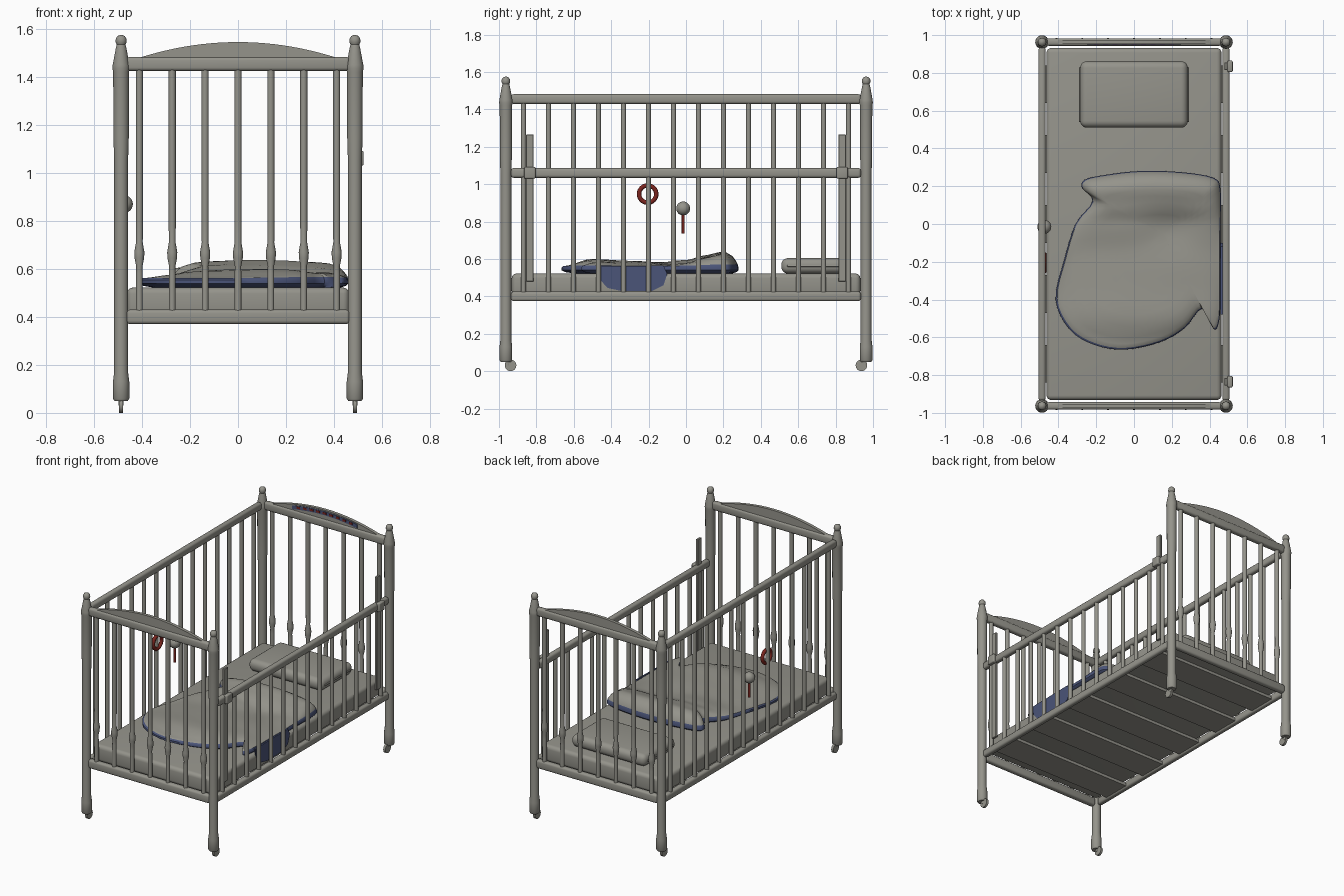
import bpy, bmesh, math
from mathutils import Vector

if "Cube" in bpy.data.objects:
    bpy.data.objects.remove(bpy.data.objects["Cube"])

def mat(name, c):
    m = bpy.data.materials.new(name)
    m.diffuse_color = (*c, 1)
    m.use_nodes = True
    m.node_tree.nodes["Principled BSDF"].inputs["Base Color"].default_value = m.diffuse_color
    return m

GREY = mat("warm grey", (0.30, 0.295, 0.26))
BLUE = mat("dusk blue", (0.07, 0.09, 0.19))
RED = mat("brick red", (0.20, 0.018, 0.013))
PX, PY = 0.487, 0.963

def finish(bm, name, mats, smooth=True):
    bmesh.ops.recalc_face_normals(bm, faces=bm.faces)
    me = bpy.data.meshes.new(name)
    bm.to_mesh(me)
    bm.free()
    ob = bpy.data.objects.new(name, me)
    bpy.context.collection.objects.link(ob)
    for m in mats:
        me.materials.append(m)
    if smooth:
        bpy.ops.object.select_all(action='DESELECT')
        bpy.context.view_layer.objects.active = ob
        ob.select_set(True)
        bpy.ops.object.shade_smooth_by_angle(angle=math.radians(40))
    return ob

def box(name, x0, x1, y0, y1, z0, z1, bevel=0, m=GREY, seg=3):
    bm = bmesh.new()
    bmesh.ops.create_cube(bm, size=1)
    for v in bm.verts:
        v.co = Vector(((x0 + x1) / 2 + v.co.x * (x1 - x0), (y0 + y1) / 2 + v.co.y * (y1 - y0),
                       (z0 + z1) / 2 + v.co.z * (z1 - z0)))
    if bevel:
        bmesh.ops.bevel(bm, geom=bm.edges[:], offset=bevel, segments=seg, profile=0.5, affect='EDGES')
    return finish(bm, name, [m])

def lathe(name, x, y, prof, n=20, m=GREY):
    bm = bmesh.new()
    rings = [[bm.verts.new((x + r * math.cos(2 * math.pi * i / n), y + r * math.sin(2 * math.pi * i / n), z))
              for i in range(n)] for r, z in prof]
    for a, b in zip(rings, rings[1:]):
        for i in range(n):
            bm.faces.new((a[i], a[(i + 1) % n], b[(i + 1) % n], b[i]))
    bm.faces.new(rings[0])
    bm.faces.new(rings[-1])
    return finish(bm, name, [m])

def plate(name, pts, y0, y1, m=GREY, axis='y'):
    """Extrude an outline between two positions on an axis."""
    bm = bmesh.new()
    co = (lambda a, b, t: (a, t, b)) if axis == 'y' else (lambda a, b, t: (t, a, b))
    f = [bm.verts.new(co(a, b, y0)) for a, b in pts]
    g = [bm.verts.new(co(a, b, y1)) for a, b in pts]
    bm.faces.new(f)
    bm.faces.new(g)
    for i in range(len(pts)):
        j = (i + 1) % len(pts)
        bm.faces.new((f[i], f[j], g[j], g[i]))
    return finish(bm, name, [m])

# Corner posts with finials, and casters
post = [(0.028, 0.05), (0.034, 0.06), (0.034, 0.13), (0.029, 0.17), (0.029, 1.05), (0.032, 1.15), (0.033, 1.42),
        (0.036, 1.435), (0.035, 1.45), (0.021, 1.525), (0.018, 1.535), (0.023, 1.545),
        (0.022, 1.56), (0.015, 1.57), (0.004, 1.575)]
for sx in (-1, 1):
    for sy in (-1, 1):
        lathe("corner_post", sx * PX, sy * PY, post, 24)
        bpy.ops.mesh.primitive_cylinder_add(vertices=24, radius=0.031, depth=0.016,
                                            location=(sx * PX, sy * 0.938, 0.031), rotation=(0, math.pi / 2, 0))
        w = bpy.context.object
        w.name = "caster_wheel"
        w.data.materials.append(GREY)
        bpy.ops.object.shade_smooth_by_angle(angle=math.radians(40))
        lathe("caster_stem", sx * PX, sy * 0.955, [(0.01, 0.03), (0.01, 0.06)], 12)

# End panels: rails, arch and turned spindles
def arch_z(x):
    return 1.48 + 0.065 * (1 - (x / 0.41) ** 2)

for sy in (-1, 1):
    y = sy * PY
    box("end_top_rail", -0.465, 0.465, y - 0.02, y + 0.02, 1.425, 1.483, 0.014)
    box("end_bottom_rail", -0.465, 0.465, y - 0.02, y + 0.02, 0.37, 0.43, 0.014)
    xs = [-0.41 + 0.82 * i / 32 for i in range(33)]
    plate("end_arch", [(x, arch_z(x)) for x in xs] + [(0.41, 1.47), (-0.41, 1.47)], y - 0.011, y + 0.011)
    for i in range(7):
        lathe("end_spindle", (i - 3) * 0.137, y,
              [(0.014, 0.42), (0.014, 0.58), (0.013, 0.61), (0.020, 0.645), (0.021, 0.67), (0.014, 0.71),
               (0.015, 0.8), (0.015, 1.43)], 14)

# Painted strip inside the back arch
yb = PY - 0.011
xs = [-0.25 + 0.5 * i / 12 for i in range(13)]
plate("arch_strip", [(x, arch_z(x) - 0.008) for x in xs] + [(x, arch_z(x) - 0.034) for x in reversed(xs)],
      yb - 0.003, yb, BLUE)
for i in range(9):
    x = -0.2 + i * 0.05
    z = arch_z(x) - 0.021
    box("strip_mark", x - 0.013, x + 0.013, yb - 0.005, yb - 0.002, z - 0.007, z + 0.007, 0, RED)

# Long sides: the left one raised, the right one dropped
for sx, top in ((-1, 1.455), (1, 1.06)):
    x = sx * PX
    box("side_top_rail", x - 0.019, x + 0.019, -0.935, 0.935, top - 0.026, top + 0.026, 0.014)
    box("side_bottom_rail", x - 0.019, x + 0.019, -0.935, 0.935, 0.374, 0.426, 0.014)
    for i in range(14):
        lathe("side_spindle", x, (i - 6.5) * 0.1337, [(0.014, 0.41), (0.014, top)], 14)
for y in (-0.835, 0.835):
    box("slide_guide", 0.479, 0.495, y - 0.02, y + 0.02, 0.48, 1.265, 0.002, seg=1)
    box("guide_clip", 0.495, 0.523, y - 0.03, y + 0.03, 1.03, 1.092, 0.007)

# Bed base slats, mattress, pillow
for i in range(5):
    y = -0.74 + i * 0.37
    box("base_slat", -0.47, 0.47, y - 0.1, y + 0.1, 0.385, 0.405)
box("mattress", -0.463, 0.463, -0.932, 0.932, 0.405, 0.522, 0.025, seg=4)
pil = box("pillow", -0.285, 0.285, 0.51, 0.862, 0.522, 0.605, 0.036, seg=5)
box("pillow_seam", -0.292, 0.292, 0.54, 0.83, 0.558, 0.568, 0.004)

# Blanket: a soft sheet, grey above and blue on rim and underside
outline = [(-0.26, 0.235), (-0.275, 0.19), (-0.22, 0.12), (-0.31, 0.0), (-0.37, -0.19), (-0.415, -0.4),
           (-0.34, -0.56), (-0.21, -0.64), (-0.05, -0.665), (0.14, -0.625), (0.27, -0.55), (0.36, -0.45),
           (0.425, -0.56), (0.455, -0.48), (0.458, -0.25), (0.458, 0.0), (0.458, 0.18), (0.42, 0.245),
           (0.24, 0.275), (0.03, 0.28), (-0.15, 0.26)]
P = [Vector(p) for p in outline]
loop = []
for i in range(len(P)):
    a, b, c, d = (P[(i + k) % len(P)] for k in (-1, 0, 1, 2))
    for t in (0, 0.25, 0.5, 0.75):
        loop.append(0.5 * (2 * b + (c - a) * t + (2 * a - 5 * b + 4 * c - d) * t * t
                           + (3 * b - a - 3 * c + d) * t ** 3))
ridge = [(-0.67, 0.565), (-0.5, 0.60), (-0.3, 0.59), (-0.15, 0.585), (0.0, 0.60),
         (0.1, 0.622), (0.19, 0.638), (0.29, 0.625)]

def height(x, y):
    y = min(max(y, -0.669), 0.289)
    for (y0, z0), (y1, z1) in zip(ridge, ridge[1:]):
        if y <= y1:
            t = (y - y0) / (y1 - y0)
            z = z0 + (z1 - z0) * t * t * (3 - 2 * t)
            break
    dip = 0.03 * math.exp(-((x - 0.2) / 0.16) ** 2 - ((y + 0.02) / 0.1) ** 2)
    return max(z - 0.04 * ((x - 0.08) / 0.5) ** 2 - dip, 0.55)

bm = bmesh.new()
cen = Vector((0.15, -0.05))
N = len(loop)
rings = []
for s in [0.1 * k for k in range(1, 10)] + [0.95, 0.985]:
    ring = []
    for p in loop:
        q = cen + (p - cen) * s
        edge = max(0, (s - 0.75) / 0.25) ** 3
        z = height(q.x, q.y)
        ring.append(bm.verts.new((q.x, q.y, z + (0.562 - z) * edge)))
    rings.append(ring)
top_rings = len(rings)
for s, z in ((1.0, 0.553), (1.0, 0.54), (0.97, 0.53), (0.88, 0.521)):
    rings.append([bm.verts.new((*(cen + (p - cen) * s), z)) for p in loop])
tip = bm.verts.new((cen.x, cen.y, height(cen.x, cen.y)))
for i in range(N):
    bm.faces.new((tip, rings[0][i], rings[0][(i + 1) % N]))
for k, (a, b) in enumerate(zip(rings, rings[1:])):
    for i in range(N):
        f = bm.faces.new((a[i], b[i], b[(i + 1) % N], a[(i + 1) % N]))
        f.material_index = 1 if k >= top_rings - 1 else 0
base = bm.faces.new(rings[-1])
base.material_index = 1
finish(bm, "blanket", [GREY, BLUE])

# Blanket flap hanging over the mattress edge
plate("blanket_flap", [(-0.48, 0.56), (-0.46, 0.49), (-0.42, 0.445), (-0.35, 0.43), (-0.18, 0.43), (-0.12, 0.46),
                       (-0.1, 0.52), (-0.12, 0.565)], 0.459, 0.468, BLUE, 'x')

# Toys on the left side: ring and rattle
bpy.ops.mesh.primitive_torus_add(major_radius=0.046, minor_radius=0.012, major_segments=32, minor_segments=12,
                                 location=(-0.475, -0.205, 0.947), rotation=(0, math.pi / 2, 0))
ring = bpy.context.object
ring.name = "toy_ring"
ring.data.materials.append(RED)
bpy.ops.object.shade_smooth_by_angle(angle=math.radians(40))
bpy.ops.mesh.primitive_uv_sphere_add(segments=24, ring_count=14, radius=0.037, location=(-0.475, -0.015, 0.87))
ball = bpy.context.object
ball.name = "rattle_ball"
ball.data.materials.append(GREY)
bpy.ops.object.shade_smooth_by_angle(angle=math.radians(40))
lathe("rattle_handle", -0.475, -0.015, [(0.008, 0.735), (0.008, 0.85)], 12, RED)
